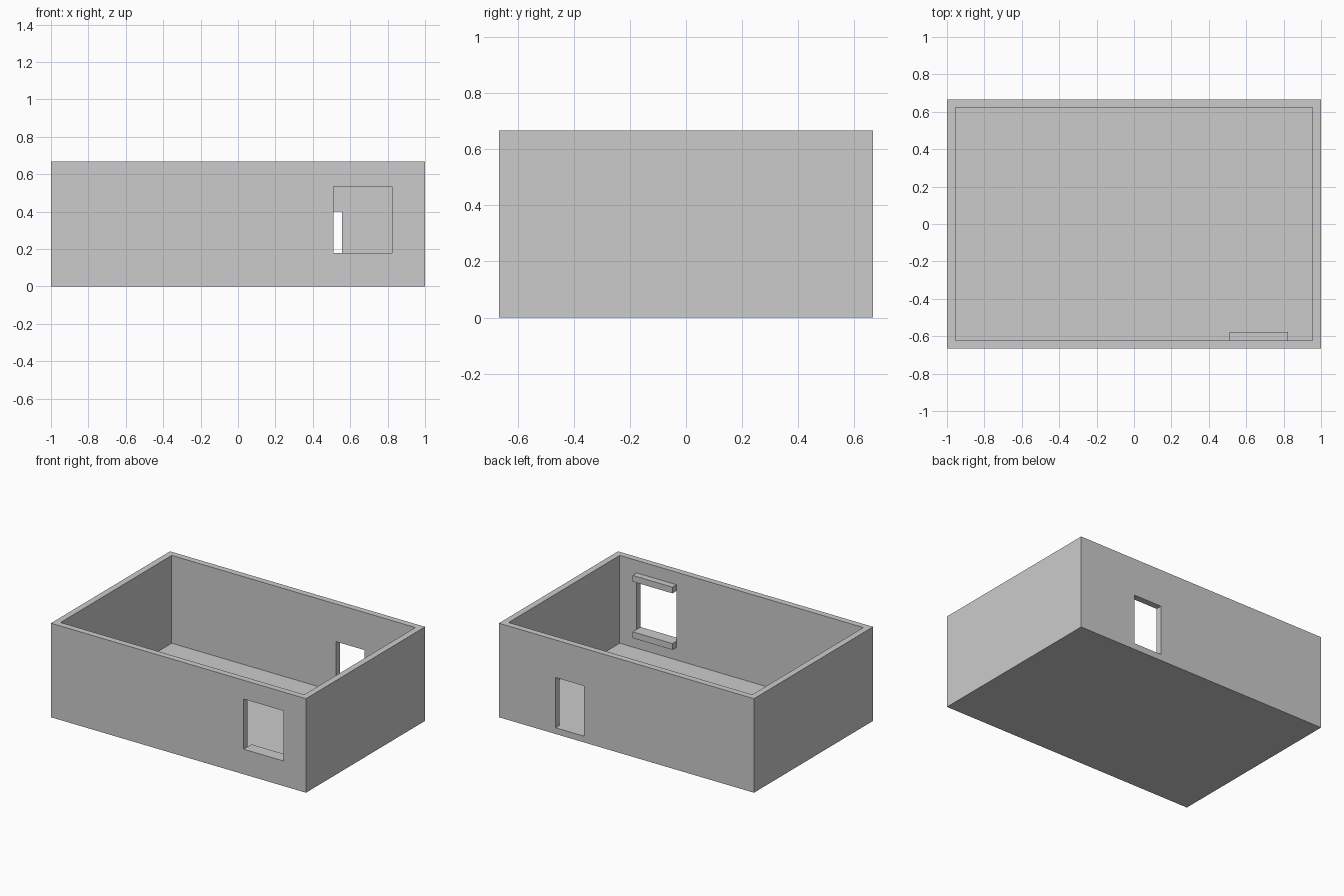
import bpy

if "Cube" in bpy.data.objects:
    bpy.data.objects.remove(bpy.data.objects["Cube"])

U = 2 / 45  # grid unit: the room is 45 x 30 x 15 units, walls one unit thick


def box(name, x, y, z):
    """Box spanning the given (min, max) ranges in grid units."""
    bpy.ops.mesh.primitive_cube_add(size=1)
    ob = bpy.context.object
    ob.name = name
    for v in ob.data.vertices:
        v.co = [U * ((r[0] + r[1]) / 2 + c * (r[1] - r[0]))
                for c, r in zip(v.co, (x, y, z))]
    return ob


def cut(target, cutter):
    mod = target.modifiers.new(cutter.name, 'BOOLEAN')
    mod.operation = 'DIFFERENCE'
    mod.solver = 'EXACT'
    mod.object = cutter
    cutter.hide_render = True
    cutter.display_type = 'WIRE'


# Open-topped room shell with floor
room = box("room_shell", (-22.5, 22.5), (-15, 15), (0, 15))
cut(room, box("cavity_cutter", (-21.5, 21.5), (-14, 14), (1, 17)))

# Window in the front wall, doorway in the back wall
win_x, win_z = (11.5, 18.5), (4, 12)
cut(room, box("window_cutter", win_x, (-16, -13), win_z))
cut(room, box("door_cutter", (7.5, 12.5), (13, 16), (1, 9)))

# Ledges inside, below and above the window
for name, z in (("window_sill", win_z[0] - 1), ("window_lintel", win_z[1])):
    box(name, win_x, (-14, -13), (z, z + 1))

# Apply the cuts and drop the cutters
bpy.context.view_layer.objects.active = room
bpy.ops.object.select_all(action='DESELECT')
room.select_set(True)
for mod in list(room.modifiers):
    cutter = mod.object
    bpy.ops.object.modifier_apply(modifier=mod.name)
    bpy.data.objects.remove(cutter)
